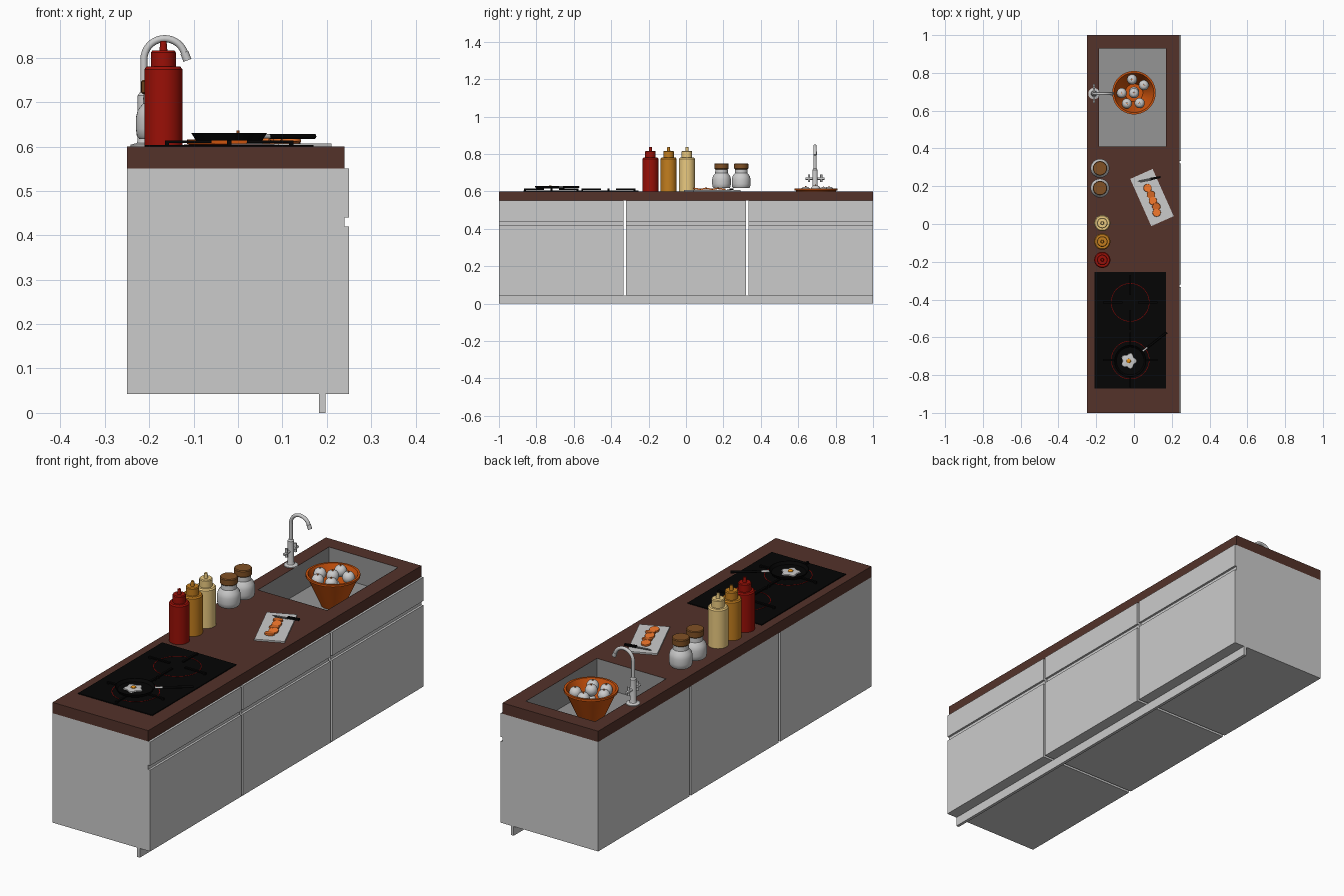
import bpy, bmesh
from math import sin, cos, pi, radians
from mathutils import Matrix, Vector

if "Cube" in bpy.data.objects:
    bpy.data.objects.remove(bpy.data.objects["Cube"])

mats = {}

def material(obj, rgb):
    """Assign a flat colour given as display (sRGB) values."""
    if rgb is None:
        return
    if rgb not in mats:
        m = bpy.data.materials.new("colour_%d" % len(mats))
        m.diffuse_color = [c ** 2.2 for c in rgb] + [1]
        m.use_nodes = True
        m.node_tree.nodes["Principled BSDF"].inputs["Base Color"].default_value = m.diffuse_color
        mats[rgb] = m
    obj.data.materials.append(mats[rgb])

def finish(name, bm, rgb=None, smooth=False, normals=True):
    if normals:
        bmesh.ops.recalc_face_normals(bm, faces=bm.faces)
    me = bpy.data.meshes.new(name)
    bm.to_mesh(me)
    bm.free()
    ob = bpy.data.objects.new(name, me)
    bpy.context.collection.objects.link(ob)
    material(ob, rgb)
    bpy.ops.object.select_all(action='DESELECT')
    ob.select_set(True)
    bpy.context.view_layer.objects.active = ob
    if smooth:
        bpy.ops.object.shade_smooth_by_angle(angle=radians(35))
    return ob

def box(name, x, y, z, rgb=None):
    """Box from (min, max) ranges."""
    bm = bmesh.new()
    bmesh.ops.create_cube(bm, size=1)
    for v in bm.verts:
        v.co = [(a + b) / 2 + c * (b - a) for (a, b), c in zip((x, y, z), v.co)]
    return finish(name, bm, rgb)

def prism(name, pts, depth, matrix, rgb=None):
    """Extrude a 2D outline along local z, then place it."""
    bm = bmesh.new()
    f = bm.faces.new([bm.verts.new((a, b, 0)) for a, b in pts])
    r = bmesh.ops.extrude_face_region(bm, geom=[f])
    bmesh.ops.translate(bm, vec=(0, 0, depth),
                        verts=[g for g in r['geom'] if isinstance(g, bmesh.types.BMVert)])
    bm.transform(matrix)
    return finish(name, bm, rgb)

def lathe(name, profile, loc, rgb=None, n=32, wave=0, tilt=Matrix()):
    """Revolve (radius, height) points around z."""
    bm = bmesh.new()
    rings = []
    for r, z in profile:
        rings.append([bm.verts.new((r * (1 + wave * cos(10 * pi * i / n)) * cos(2 * pi * i / n),
                                    r * (1 + wave * cos(10 * pi * i / n)) * sin(2 * pi * i / n), z))
                      for i in range(n)])
    for a, b in zip(rings, rings[1:]):
        for i in range(n):
            j = (i + 1) % n
            bm.faces.new((a[i], a[j], b[j], b[i]))
    bmesh.ops.remove_doubles(bm, verts=bm.verts, dist=1e-6)
    bm.transform(Matrix.Translation(loc) @ tilt)
    return finish(name, bm, rgb, True)

def tube(name, pts, radius, rgb=None):
    cu = bpy.data.curves.new(name, 'CURVE')
    cu.dimensions = '3D'
    cu.bevel_depth, cu.bevel_resolution, cu.use_fill_caps = radius, 4, True
    s = cu.splines.new('POLY')
    s.points.add(len(pts) - 1)
    for p, q in zip(s.points, pts):
        p.co = (*q, 1)
    ob = bpy.data.objects.new(name, cu)
    bpy.context.collection.objects.link(ob)
    material(ob, rgb)
    bpy.ops.object.select_all(action='DESELECT')
    ob.select_set(True)
    bpy.context.view_layer.objects.active = ob
    bpy.ops.object.convert(target='MESH')
    bpy.ops.object.shade_smooth_by_angle(angle=radians(35))

def cut(ob, cutter):
    bpy.context.view_layer.objects.active = ob
    m = ob.modifiers.new("opening", 'BOOLEAN')
    m.operation, m.object, m.solver = 'DIFFERENCE', cutter, 'EXACT'
    bpy.ops.object.modifier_apply(modifier=m.name)

BROWN, BLACK, RED = (.33, .21, .18), (.05, .05, .05), (.45, .05, .04)
TERRA, CARROT, STEEL = (.80, .33, .08), (.92, .45, .18), (.58, .58, .58)

# Cabinets with a finger groove along the front
side = [(-.25, .043), (.25, .043), (.25, .42), (.24, .42), (.24, .44), (.25, .44), (.25, .55), (-.25, .55)]
xz = Matrix.Rotation(pi / 2, 4, 'X')
cabinets = [prism("cabinet", side, y0 - y1, Matrix.Translation((0, y0, 0)) @ xz)
            for y0, y1 in ((-1, -.333), (-.32, .32), (.333, 1))]
box("plinth", (.183, .197), (-1, 1), (0, .043))

# Worktop and sunken sink
worktop = box("worktop", (-.25, .24), (-1, 1), (.55, .6), BROWN)
cutter = box("sink_cutter", (-.185, .17), (.41, .93), (.47, .7))
cutter.hide_render = True
cut(worktop, cutter)
cut(cabinets[2], cutter)
bpy.data.objects.remove(cutter)
bm = bmesh.new()
bmesh.ops.create_cube(bm, size=1)
bmesh.ops.delete(bm, geom=[f for f in bm.faces if f.normal.z > .5], context='FACES')
bmesh.ops.transform(bm, matrix=Matrix.Translation((-.0075, .67, .536)) @ Matrix.Diagonal((.353, .518, .128, 1)),
                    verts=bm.verts)
bmesh.ops.reverse_faces(bm, faces=bm.faces)
finish("sink", bm, STEEL, normals=False)

# Tap: base, column, swan neck, nozzle, handles
tx, ty = -.212, .69
lathe("tap_column", [(0, .6), (.03, .6), (.03, .604), (.016, .608), (.014, .615), (.014, .715),
                     (.009, .722), (0, .722)], (tx, ty, 0))
arc = [(-.165 + .047 * cos(radians(a)), ty, .796 + .047 * sin(radians(a))) for a in range(180, 15, -10)]
tube("tap_neck", [(tx, ty, .71)] + arc, .008)
tube("tap_nozzle", [arc[-1], (-.114, ty, .794)], .0095)
tube("tap_crossbar", [(tx, ty - .05, .668), (tx, ty + .05, .668)], .006)
for s in (-1, 1):
    tube("tap_handle", [(tx, ty + s * .033, .65), (tx, ty + s * .033, .69)], .006)

# Colander with onions
lathe("colander", [(0, .472), (.05, .472), (.108, .604), (.115, .606), (.115, .616), (.105, .616),
                   (.047, .48), (0, .48)], (0, .695, 0), TERRA, 40)
onion = [(.027 * sin(a * pi / 12), -.027 * cos(a * pi / 12)) for a in range(11)] + [(.005, .024), (0, .021)]
for x, y, z in ((0, .693, .607), (-.01, .765, .6), (.052, .735, .598), (-.065, .693, .6),
                (.03, .64, .6), (-.038, .638, .598), (0, .7, .56)):
    lathe("onion", onion, (x, y, z), None, 20)
    lathe("onion_stem", [(0, .02), (.003, .02), (.003, .029), (0, .029)], (x, y, z), CARROT, 8)

# Sauce bottles
bottle = [(0, .6), (.043, .6), (.043, .774), (.038, .78), (.028, .78), (.028, .812), (.025, .816),
          (.009, .816), (.007, .838), (0, .838)]
for y, c in ((-.19, (.60, .09, .06)), (-.093, (.76, .49, .14)), (.005, (.92, .79, .50))):
    lathe("sauce_bottle", bottle, (-.168, y, 0), c)

# Storage jars with wooden lids
for y in (.19, .295):
    lathe("jar", [(0, .617), (.042, .617), (.048, .624), (.05, .64), (.05, .665), (.046, .682), (.034, .697),
                  (.033, .72), (0, .72)], (-.18, y, 0))
    lathe("jar_lid", [(0, .718), (.034, .718), (.038, .722), (.038, .746), (.035, .75), (0, .75)],
          (-.18, y, 0), (.50, .32, .16))

# Hob with red rings and pot supports
box("hob", (-.21, .17), (-.87, -.255), (.598, .604), BLACK)
for y in (-.72, -.415):
    lathe("heat_ring", [(.099, .603), (.099, .605), (.102, .605), (.102, .603), (.099, .603)], (-.02, y, 0), RED, 48)
    for k in range(4):
        m = Matrix.Translation((-.02, y, 0)) @ Matrix.Rotation(k * pi / 2, 4, 'Z') \
            @ Matrix.Translation((0, .005, 0)) @ xz
        prism("pot_support", [(.04, .608), (.135, .608), (.135, .604), (.145, .604), (.145, .614), (.04, .614)],
              .01, m, BLACK)

# Frying pan with handle
px, py = -.02, -.725
lathe("frying_pan", [(0, .614), (.075, .614), (.085, .63), (.082, .63), (.073, .618), (0, .618)],
      (px, py, 0), BLACK, 40)
d = Vector((cos(radians(38)), sin(radians(38)), 0))
c = Vector((px, py, .623))
tube("pan_handle_joint", [c + d * .082, c + d * .12], .005)
tube("pan_handle", [c + d * .115, c + d * .245], .0055, BLACK)

# Fried egg
lathe("egg_white", [(0, .618), (.038, .618), (.036, .622), (.02, .624), (0, .624)],
      (px - .008, py, 0), (.93, .93, .93), 40, .14)
lathe("egg_yolk", [(.012, .623), (.011, .627), (.007, .63), (0, .631)], (px - .008, py, 0), (.92, .58, .12), 20)

# Cutting board, carrot slices and knife
turn = Matrix.Rotation(radians(24), 4, 'Z')
board = Matrix.Translation((.095, .14, .6)) @ turn
prism("cutting_board", [(-.065, -.137), (.065, -.137), (.065, .137), (-.065, .137)], .007, board)
for i, (x, y) in enumerate(((.072, .19), (.09, .155), (.1, .122), (.118, .092), (.12, .06))):
    lathe("carrot_slice", [(0, -.004), (.021, -.004), (.022, 0), (.021, .004), (0, .004)], (x, y, .613),
          CARROT, 20, tilt=Matrix.Rotation(radians(12 if i % 2 else -8), 4, 'X'))
knife = Matrix.Translation((.02, .222, .607)) @ Matrix.Rotation(radians(13), 4, 'Z')
prism("knife_blade", [(0, .004), (.015, -.006), (.075, -.009), (.075, .006), (.01, .008)], .002,
      knife, (.3, .3, .3))
prism("knife_handle", [(.07, -.006), (.122, -.006), (.125, .004), (.07, .007)], .008, knife, BLACK)
